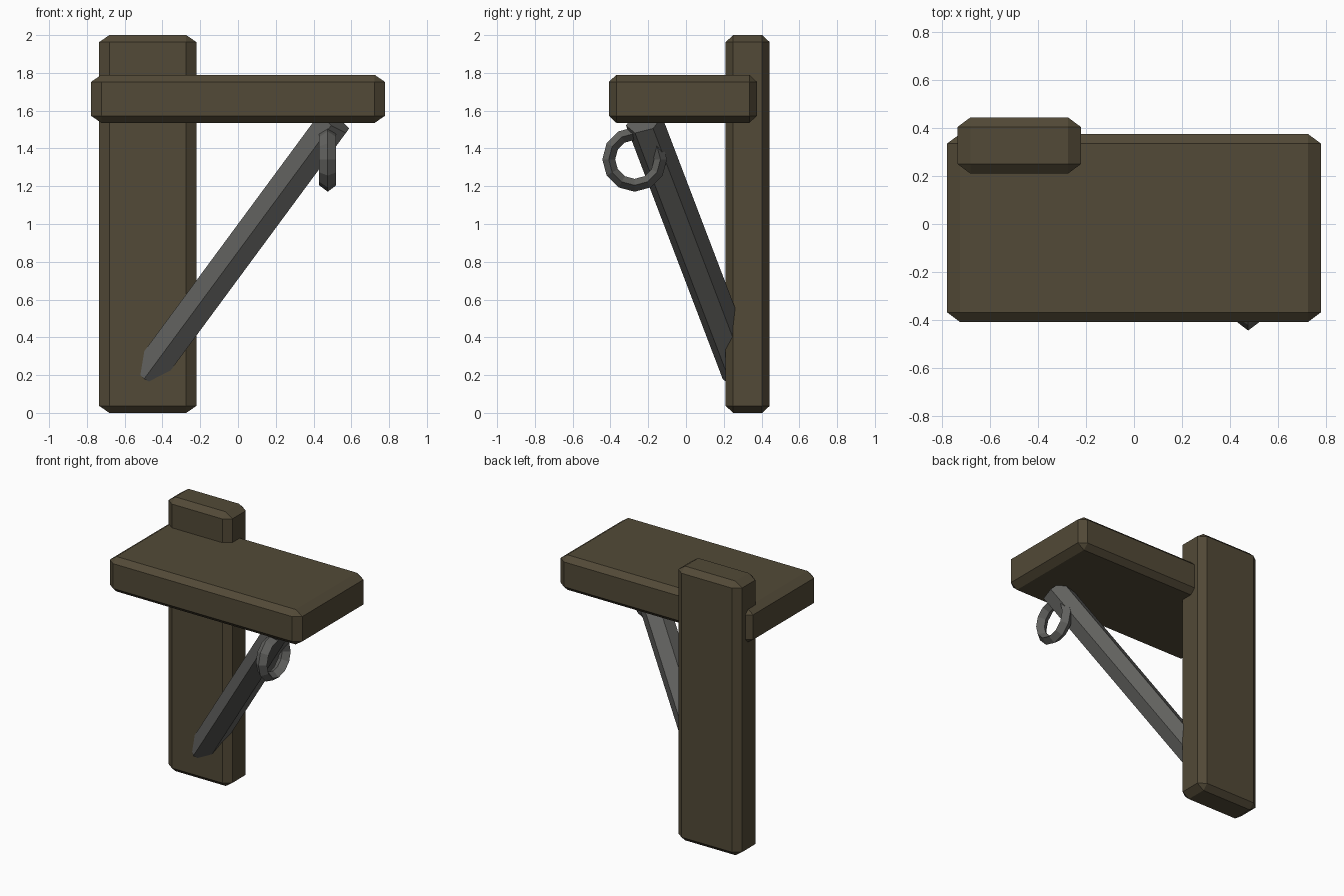
import bpy, bmesh, math
from mathutils import Vector, Matrix

if "Cube" in bpy.data.objects:
    bpy.data.objects.remove(bpy.data.objects["Cube"])


def material(name, rgb):
    m = bpy.data.materials.new(name)
    m.diffuse_color = (*rgb, 1)
    m.use_nodes = True
    m.node_tree.nodes["Principled BSDF"].inputs["Base Color"].default_value = m.diffuse_color
    return m


wood = material("dark wood", (0.085, 0.068, 0.038))
iron = material("grey iron", (0.125, 0.125, 0.118))


def finish(name, bm, mat):
    bmesh.ops.recalc_face_normals(bm, faces=bm.faces)
    me = bpy.data.meshes.new(name)
    bm.to_mesh(me)
    bm.free()
    me.materials.append(mat)
    ob = bpy.data.objects.new(name, me)
    bpy.context.collection.objects.link(ob)
    return ob


def chamfered_beam(name, lo, hi, inset):
    """Box with chamfered edges, the inset given per axis."""
    lo, hi, inset = Vector(lo), Vector(hi), Vector(inset)
    mid, half = (lo + hi) / 2, (hi - lo) / 2
    bm = bmesh.new()
    for axis in range(3):
        for n in range(8):
            s = [1 if n >> k & 1 else -1 for k in range(3)]
            bm.verts.new([mid[k] + s[k] * (half[k] - (0 if k == axis else inset[k]))
                          for k in range(3)])
    bmesh.ops.convex_hull(bm, input=bm.verts)
    bmesh.ops.dissolve_limit(bm, angle_limit=0.01, verts=bm.verts, edges=bm.edges)
    return finish(name, bm, mat=wood)


# Timber post and board
chamfered_beam("post", (-0.735, 0.21, 0), (-0.22, 0.443, 2), (0.054, 0.04, 0.037))
chamfered_beam("board", (-0.777, -0.408, 1.535), (0.777, 0.375, 1.79), (0.054, 0.04, 0.037))

# Six-sided diagonal brace, one ridge facing the front
a, b = Vector((-0.48, 0.29, 0.203)), Vector((0.51, -0.222, 1.545))
d = (b - a).normalized()
u = Vector((0, -1, 0))
u = (u - d * u.dot(d)).normalized()
w = d.cross(u)
bm = bmesh.new()
rings = [[bm.verts.new(c + 0.1 * (u * math.cos(t) + w * math.sin(t)))
          for t in (math.tau * i / 6 for i in range(6))] for c in (a, b)]
for r in rings:
    bm.faces.new(r)
for i in range(6):
    j = (i + 1) % 6
    bm.faces.new((rings[0][i], rings[0][j], rings[1][j], rings[1][i]))
finish("brace", bm, iron)

# Hanging ring with a diamond section
bm = bmesh.new()
N, R, c = 12, 0.137, Vector((0.475, -0.272, 1.342))
loops = []
for i in range(N):
    t = math.tau * i / N
    out = Vector((0, math.cos(t), math.sin(t)))
    loops.append([bm.verts.new(c + out * (R + dr) + Vector((dx, 0, 0)))
                  for dr, dx in ((0.034, 0), (0, 0.045), (-0.034, 0), (0, -0.045))])
for i in range(N):
    p, q = loops[i], loops[(i + 1) % N]
    for k in range(4):
        m = (k + 1) % 4
        bm.faces.new((p[k], p[m], q[m], q[k]))
finish("ring", bm, iron)
